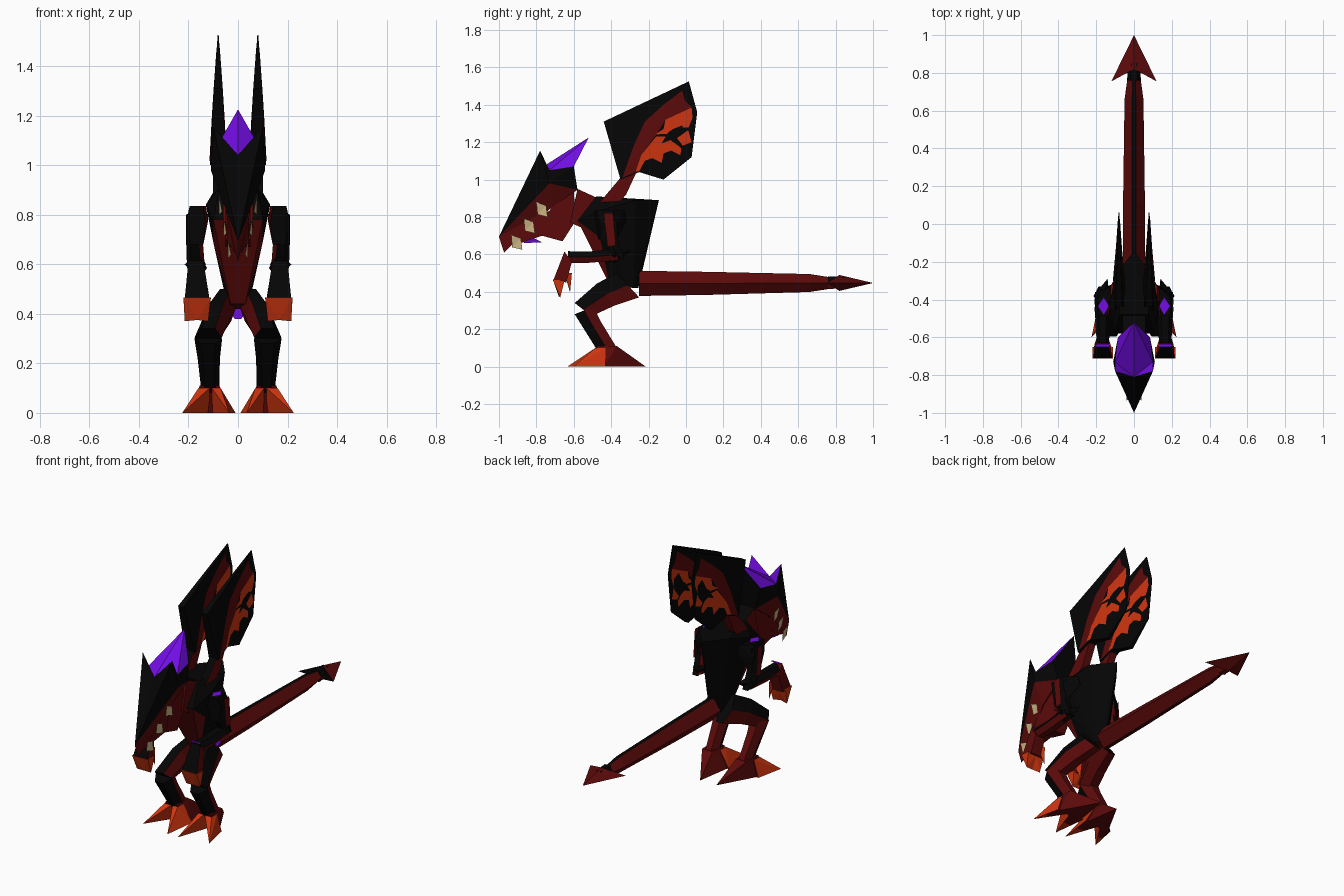
import bpy, bmesh
from mathutils import Vector as V

if "Cube" in bpy.data.objects:
    bpy.data.objects.remove(bpy.data.objects["Cube"])

COLOURS = {"black": (.0015, .0015, .0015), "dark_red": (.105, .003, .003), "orange": (.62, .035, .005),
           "purple": (.17, .004, .78), "bone": (.62, .47, .23), "deep_red": (.045, .0015, .0015)}
MATS = []
for n, c in COLOURS.items():
    m = bpy.data.materials.new(n)
    m.diffuse_color = (*c, 1)
    m.use_nodes = True
    m.node_tree.nodes["Principled BSDF"].inputs["Base Color"].default_value = m.diffuse_color
    MATS.append(m)
BLACK, RED, ORANGE, PURPLE, BONE, DEEP = range(6)


def finish(name, bm, rule=None, recalc=True):
    if recalc:
        bmesh.ops.recalc_face_normals(bm, faces=bm.faces)
    bm.normal_update()
    if rule is not None:
        for f in bm.faces:
            f.material_index = rule(f.normal, f.calc_center_median()) if callable(rule) else rule
    me = bpy.data.meshes.new(name)
    bm.to_mesh(me)
    bm.free()
    for m in MATS:
        me.materials.append(m)
    ob = bpy.data.objects.new(name, me)
    bpy.context.collection.objects.link(ob)
    return ob


def hull(name, pts, rule, cut_y=None):
    """Convex part through the points, optionally cut across y so it can be painted in two colours."""
    bm = bmesh.new()
    for p in pts:
        bm.verts.new(p)
    bmesh.ops.convex_hull(bm, input=bm.verts)
    bmesh.ops.delete(bm, geom=[v for v in bm.verts if not v.link_faces], context='VERTS')
    if cut_y is not None:
        bmesh.ops.bisect_plane(bm, geom=bm.verts[:] + bm.edges[:] + bm.faces[:],
                               plane_co=(0, cut_y, 0), plane_no=(0, 1, 0))
    return finish(name, bm, rule)


def limb(name, rings, cols, k=.5, caps=(BLACK, BLACK)):
    """Six-sided limb; a ring is (centre, half width, half depth vector in y, z)."""
    bm = bmesh.new()
    loops = []
    for c, w, d in rings:
        d = V((0, *d))
        loops.append([bm.verts.new(V(c) + V((a * w, 0, 0)) + d * b) for a, b in
                      ((1, 0), (k, 1), (-k, 1), (-1, 0), (-k, -1), (k, -1))])
    for a, b in zip(loops, loops[1:]):
        for i in range(6):
            j = (i + 1) % 6
            bm.faces.new((a[i], a[j], b[j], b[i])).material_index = cols[i]
    bm.faces.new(loops[0]).material_index = caps[0]
    bm.faces.new(loops[-1]).material_index = caps[1]
    return finish(name, bm)


def plate(name, pts, col, out):
    bm = bmesh.new()
    f = bm.faces.new([bm.verts.new(p) for p in pts])
    f.normal_update()
    if f.normal.dot(V(out)) < 0:
        f.normal_flip()
    return finish(name, bm, col, False)


def slab(name, prof, w, rule):
    return hull(name, [(s * w, y, z) for s in (1, -1) for y, z in prof], rule)


# Torso: red chest, pointed black back, narrow waist
torso = [(0, -.145, .89), (0, -.255, .42)]
for s in (1, -1):
    torso += [(s * .10, -.58, .78), (s * .075, -.48, .91), (s * .13, -.44, .84), (s * .1, -.27, .89),
              (s * .03, -.41, .44), (s * .04, -.28, .42), (s * .1, -.46, .69)]
hull("torso", torso, lambda n, c: RED if n.z < .3 and (n.y < -.15 or n.z < -.6) else BLACK)

# Neck in two blocks
top_black = lambda n, c: BLACK if n.z > .5 else RED
slab("neck_front", [(-.77, .70), (-.66, .67), (-.59, .78), (-.60, .94), (-.70, .92)], .05, RED)
slab("neck_rear", [(-.62, .77), (-.55, .74), (-.46, .80), (-.47, .90), (-.58, .95)], .06, top_black)

# Head: snout wedge, two brow horns and a purple crest
bm = bmesh.new()
mid = {"T": (0, -1, .695), "L": (0, -.973, .61), "C": (0, -.81, 1.04), "K": (0, -.52, 1.225)}
side = {"H": (.1, -.78, 1.155), "N": (.1, -.73, 1.05), "S": (.085, -.6, 1.07),
        "W": (.11, -.73, .98), "B": (.065, -.58, .945), "J": (.055, -.72, .85)}
vs = {k: bm.verts.new(p) for k, p in mid.items()}
for k, (x, y, z) in side.items():
    vs[k + "1"], vs[k + "-1"] = bm.verts.new((x, y, z)), bm.verts.new((-x, y, z))
head_faces = [("CHN", PURPLE), ("CNK", PURPLE), ("NSK", PURPLE), ("THC", BLACK), ("TWH", BLACK),
              ("HWN", BLACK), ("NWS", BLACK), ("SWB", BLACK), ("TJW", RED), ("TLJ", RED), ("WJB", RED)]
for s in (1, -1):
    for key, col in head_faces:
        bm.faces.new([vs[k] if k in mid else vs[k + str(s)] for k in key]).material_index = col
for key, col in (("K S1 B1 B-1 S-1", BLACK), ("B1 J1 J-1 B-1", RED), ("J1 L J-1", RED)):
    bm.faces.new([vs[k] for k in key.split()]).material_index = col
finish("head", bm)

# Lower jaw, tongue and teeth
jaw = []
for s in (1, -1):
    jaw += [(s * .012, -.93, .645), (s * .045, -.77, .70), (s * .05, -.70, .85), (s * .045, -.79, .80)]
hull("lower_jaw", jaw, RED)
hull("tongue", [(.02, -.84, .70), (-.02, -.84, .70), (0, -.77, .665), (.02, -.87, .66), (-.02, -.87, .66)], PURPLE)
for s in (1, -1):
    for i in range(3):
        t = i / 2
        y, z, x = -.905 + .135 * t, .66 + .175 * t, .024 + .036 * t
        for j, (dy, dz) in enumerate(((-.03, .045), (.03, -.035))):
            plate(f"tooth_{i}_{j}_{s}", [(s * (x + .004), y - .024, z - .022), (s * (x + .016), y + .022, z + .026),
                                         (s * (x + .016), y + dy, z + dz)], BONE, (s, 0, 0))

# Tail with a dark ridge, its collar and arrow tip
limb("tail", [((0, -.25, .445), .06, (0, .067)), ((0, .1, .445), .058, (0, .062)),
              ((0, .66, .447), .05, (0, .048)), ((0, .84, .447), .025, (0, .02))],
     [RED, BLACK, RED, RED, DEEP, RED], .2, (PURPLE, RED))
limb("tail_collar", [((0, .76, .449), .037, (0, .034)), ((0, .85, .449), .03, (0, .03))],
     [BLACK, BLACK, BLACK, RED, RED, RED])
bm = bmesh.new()
tip, up, low = (bm.verts.new(p) for p in ((0, 1, .447), (0, .82, .49), (0, .82, .405)))
for s in (1, -1):
    barb = bm.verts.new((s * .12, .755, .447))
    for fv, col in (((tip, up, barb), RED), ((tip, barb, low), RED), ((up, low, barb), BLACK)):
        bm.faces.new(fv).material_index = col
finish("tail_tip", bm)

# Wing panels as y, z outlines; the wing swells from thin rims to a ridge between root and tip
WING = [(-.44, 1.31), (.015, 1.525), (.06, 1.36), (.03, 1.12), (-.12, 1.0), (-.25, 1.04), (-.35, 1.0)]
WEB_RED = [(-.02, 1.475), (-.12, 1.40), (-.22, 1.31), (-.28, 1.18), (-.34, 1.01), (-.27, 1.04), (-.24, 1.13),
           (-.16, 1.24), (-.11, 1.32), (.03, 1.385), (-.005, 1.42)]
WEB_UPPER = [(.03, 1.385), (-.05, 1.37), (-.11, 1.32), (-.12, 1.27), (-.17, 1.24), (-.11, 1.245), (-.06, 1.225),
             (-.02, 1.18), (.03, 1.20), (.01, 1.27), (.035, 1.33)]
WEB_LOWER = [(-.16, 1.23), (-.24, 1.13), (-.28, 1.04), (-.25, 1.045), (-.22, 1.10), (-.18, 1.115), (-.13, 1.09),
             (-.12, 1.14), (-.08, 1.155), (-.03, 1.13), (-.025, 1.165), (-.06, 1.21), (-.11, 1.23)]


def half(y, z):
    return max(.002, min(.09 * (.02 - y), .012 * (.015 - y) + .0583 * (1.525 - z)))


def web(name, poly, col, xc, o):
    bm = bmesh.new()
    f = bm.faces.new([bm.verts.new((xc, y, z)) for y, z in poly])
    f.normal_update()
    if f.normal.x * o < 0:
        f.normal_flip()
    bmesh.ops.bisect_plane(bm, geom=bm.verts[:] + bm.edges[:] + bm.faces[:],
                           plane_co=(0, .015, 1.525), plane_no=(0, .525, -.365))
    for v in bm.verts:
        v.co.x += o * (half(v.co.y, v.co.z) + .003)
    finish(name, bm, col, False)


for s, sd in ((1, "right"), (-1, "left")):
    inner_red = lambda n, c: RED if n.x * s < -.4 else BLACK
    # Section colours in order: outer front, front, inner front, inner back, back, outer back
    FRONT = [BLACK] * 3 + [RED] * 3
    INNER = [BLACK, BLACK, RED, RED, BLACK, BLACK] if s > 0 else [RED, BLACK, BLACK, BLACK, BLACK, RED]
    THIGH = [BLACK, BLACK, RED, RED, RED, RED] if s > 0 else [RED, BLACK, BLACK, RED, RED, RED]

    # Wing wedge, painted webs and supporting arm
    bm = bmesh.new()
    a = [bm.verts.new((s * .08 + half(y, z), y, z)) for y, z in WING]
    b = [bm.verts.new((s * .08 - half(y, z), y, z)) for y, z in WING]
    for r in (a, b):
        bm.faces.new((r[0], r[1], r[-1]))
        bm.faces.new(r[1:])
    for i in range(len(a)):
        j = (i + 1) % len(a)
        bm.faces.new((a[i], a[j], b[j], b[i]))
    finish(sd + "_wing", bm, BLACK)
    for o in (1, -1):
        for nm, poly, col in (("red", WEB_RED, RED), ("upper", WEB_UPPER, ORANGE), ("lower", WEB_LOWER, ORANGE)):
            web(f"{sd}_web_{nm}_{o}", poly, col, s * .08, o)
    hull(sd + "_wing_arm", [(s * x, y, z) for x in (.055, .1) for y, z in
                            ((-.35, 1.01), (-.26, 1.05), (-.32, .92), (-.39, .84), (-.46, .88))],
         lambda n, c: BLACK if n.y < -.5 else RED)

    # Shoulder, upper arm, elbow and forearm
    hull(sd + "_shoulder", [(s * x, y, z) for x, y, z in
                            ((.14, -.49, .835), (.195, -.48, .835), (.19, -.39, .835), (.13, -.33, .835),
                             (.13, -.48, .77), (.21, -.46, .77), (.2, -.37, .76), (.12, -.32, .78),
                             (.14, -.47, .68), (.19, -.46, .68), (.18, -.37, .68))], inner_red)
    plate(sd + "_shoulder_gem", [(s * .16, -.48, .839), (s * .19, -.435, .839), (s * .16, -.39, .839),
                                 (s * .133, -.435, .839)], PURPLE, (0, 0, 1))
    limb(sd + "_upper_arm", [((s * .165, -.42, .80), .045, (-.05, -.01)), ((s * .175, -.41, .68), .034, (-.045, 0)),
                             ((s * .17, -.37, .59), .036, (-.04, .02))], INNER)
    plate(sd + "_arm_panel", [(s * x, y, z) for x, y, z in
                              ((.213, -.44, .82), (.213, -.39, .82), (.213, -.375, .65), (.213, -.42, .64))],
          RED, (s, 0, 0))
    hull(sd + "_elbow", [(s * x, y, z) for x, y, z in
                         ((.215, -.38, .60), (.13, -.38, .60), (.14, -.29, .62), (.17, -.42, .64),
                          (.17, -.38, .555), (.17, -.45, .57))], BLACK)
    limb(sd + "_forearm", [((s * .17, -.36, .60), .036, (0, .032)), ((s * .165, -.52, .585), .04, (0, .03)),
                           ((s * .165, -.63, .585), .032, (0, .032))], FRONT)
    plate(sd + "_wrist_band", [(s * x, y, .621) for x, y in ((.13, -.65), (.2, -.65), (.2, -.635), (.13, -.635))],
          PURPLE, (0, 0, 1))

    # Hand and claws
    hull(sd + "_hand", [(s * x, y, z) for x, y, z in
                        ((.14, -.65, .615), (.20, -.65, .615), (.14, -.61, .56), (.20, -.61, .56),
                         (.115, -.71, .46), (.215, -.71, .46), (.125, -.64, .45), (.21, -.64, .45))],
         lambda n, c: BLACK if n.y < -.5 or n.z > .6 else RED)
    for i, (x0, x1, xt) in enumerate(((.11, .165, .12), (.16, .22, .215))):
        hull(f"{sd}_claw_{i}", [(s * x, y, z) for x, y, z in
                                ((x0, -.712, .465), (x1, -.712, .465), (x0, -.65, .46), (x1, -.65, .46),
                                 (xt, -.672, .37), (.165, -.68, .375))], ORANGE)
    hull(sd + "_thumb_claw", [(s * x, y, z) for x, y, z in
                              ((.12, -.65, .5), (.15, -.65, .5), (.135, -.61, .5), (.13, -.62, .395))], ORANGE)

    # Bent leg: thigh, then shin
    limb(sd + "_thigh", [((s * .05, -.31, .435), .045, (-.06, .065)), ((s * .085, -.43, .385), .055, (-.045, .06)),
                         ((s * .12, -.55, .305), .055, (-.045, .035))], THIGH)
    limb(sd + "_shin", [((s * .12, -.545, .30), .056, (-.05, -.02)), ((s * .118, -.50, .22), .045, (-.045, -.02)),
                        ((s * .112, -.42, .09), .036, (-.05, -.01))], FRONT)

    # Foot: heel spur and two orange-tipped toes
    hull(sd + "_heel", [(s * x, y, z) for x, y, z in
                        ((.075, -.48, .11), (.155, -.48, .11), (.08, -.37, .11), (.15, -.37, .11),
                         (.02, -.44, 0), (.18, -.44, 0), (.055, -.215, 0))], RED)
    for i, (x0, x1, xt, yt) in enumerate(((.01, .105, .035, -.635), (.115, .19, .225, -.6))):
        xa, xb = max(x0, .07), min(x1, .16)
        hull(f"{sd}_toe_{i}", [(s * x, y, z) for x, y, z in
                               ((xa, -.485, .1), (xb, -.485, .1), (xa, -.43, .1), (xb, -.43, .1),
                                (x0, -.43, 0), (x1, -.43, 0), (xt, yt, 0))],
             lambda n, c: RED if n.z > .95 or (c.y > -.52 and (n.z < -.5 or n.y > .3)) else ORANGE, -.52)
